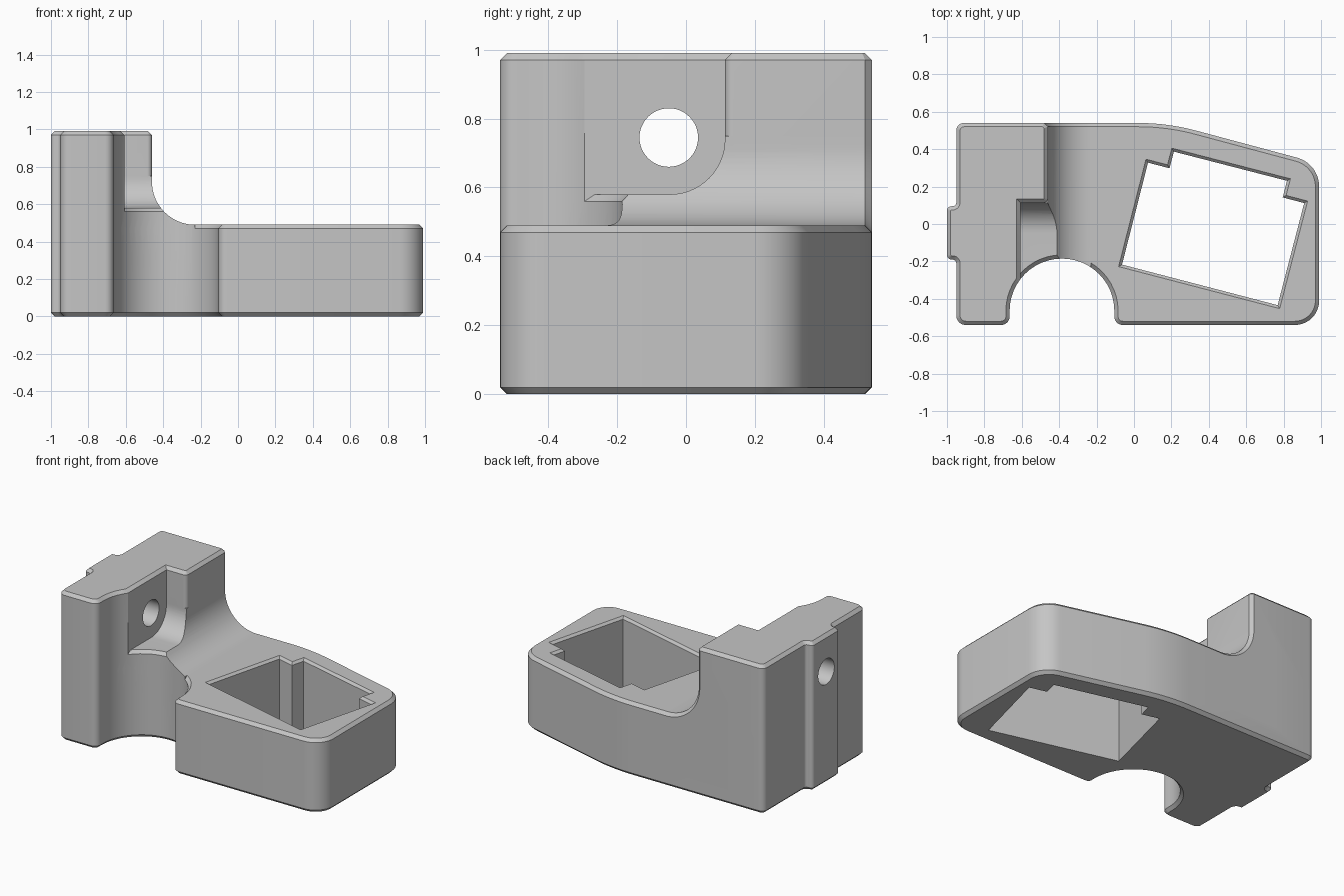
import bpy, bmesh
from math import sin, cos, radians, tan
from mathutils import Vector

if "Cube" in bpy.data.objects:
    bpy.data.objects.remove(bpy.data.objects["Cube"])

grey = bpy.data.materials.new("plain grey")
grey.use_nodes = True
grey.diffuse_color = (0.56, 0.56, 0.56, 1)
grey.node_tree.nodes["Principled BSDF"].inputs["Base Color"].default_value = grey.diffuse_color


def arc(cx, cy, r, a0, a1, steps):
    angles = [radians(a0 + (a1 - a0) * i / steps) for i in range(steps + 1)]
    return [(cx + r * cos(a), cy + r * sin(a)) for a in angles]


def rounded(points, steps=6):
    """Round each corner given as (x, y, radius); (x, y) stays sharp."""
    out = []
    for i, p in enumerate(points):
        here = Vector(p[:2])
        if len(p) == 2:
            out.append(here)
            continue
        a = (Vector(points[i - 1][:2]) - here).normalized()
        b = (Vector(points[(i + 1) % len(points)][:2]) - here).normalized()
        half = a.angle(b) / 2
        reach = p[2] / tan(half)
        centre = here + (a + b).normalized() * (p[2] / sin(half))
        start = (here + a * reach - centre).normalized()
        end = (here + b * reach - centre).normalized()
        for k in range(steps + 1):
            out.append(centre + start.slerp(end, k / steps).normalized() * p[2])
    return out


def inset(points, d):
    """Move every edge of a counter-clockwise outline inward by d."""
    pts = [Vector(p) for p in points]
    out = []
    for i, p in enumerate(pts):
        e = (p - pts[i - 1]).normalized()
        f = (pts[(i + 1) % len(pts)] - p).normalized()
        n, m = Vector((-e.y, e.x)), Vector((-f.y, f.x))
        out.append(p + (n + m) * (d / (1 + n.dot(m))))
    return out


def prism(name, points, lo, hi, c_lo=0, c_hi=0, axis="Z"):
    """Extrude an outline; c_lo and c_hi chamfer (or flare, if negative) the ends."""
    place = {"Z": lambda u, v, w: (u, v, w),
             "X": lambda u, v, w: (w, u, v),
             "Y": lambda u, v, w: (u, w, v)}[axis]
    levels = [(lo, c_lo)] if c_lo else []
    levels += [(lo + abs(c_lo), 0), (hi - abs(c_hi), 0)]
    levels += [(hi, c_hi)] if c_hi else []
    bm = bmesh.new()
    rings = [[bm.verts.new(place(p[0], p[1], w)) for p in inset(points, c)] for w, c in levels]
    n = len(points)
    for a, b in zip(rings, rings[1:]):
        for i in range(n):
            j = (i + 1) % n
            bm.faces.new((a[i], a[j], b[j], b[i]))
    bm.faces.new(rings[0])
    bm.faces.new(rings[-1])
    bmesh.ops.recalc_face_normals(bm, faces=bm.faces)
    mesh = bpy.data.meshes.new(name)
    bm.to_mesh(mesh)
    bm.free()
    mesh.materials.append(grey)
    obj = bpy.data.objects.new(name, mesh)
    bpy.context.collection.objects.link(obj)
    return obj


def combine(target, other, operation):
    mod = target.modifiers.new(operation, "BOOLEAN")
    mod.operation, mod.object, mod.solver = operation, other, "EXACT"
    deps = bpy.context.evaluated_depsgraph_get()
    mesh = bpy.data.meshes.new_from_object(target.evaluated_get(deps))
    target.modifiers.clear()
    target.data = mesh
    bpy.data.objects.remove(other)


EDGE = 0.02                       # chamfer size
NX, NY, NR = -0.385, -0.465, 0.28  # round notch in the front

# Left end with its guide rib, shared by base and tower
left_end = rounded([(-0.5, 0.54), (-0.95, 0.54, 0.04), (-0.95, 0.095, 0.02),
                    (-1, 0.095, 0.024), (-1, -0.19, 0.024), (-0.95, -0.19, 0.02),
                    (-0.95, -0.54, 0.05), (-0.665, -0.54, 0.045), (-0.665, NY)])[1:-1]

# Low base plate
right_end = rounded([(-0.105, NY), (-0.105, -0.54, 0.045), (0.99, -0.54, 0.13),
                     (0.99, 0.323, 0.16), (0.18, 0.54, 1.2), (-0.5, 0.54)], 10)[1:-1]
body = prism("bracket_body", left_end + arc(NX, NY, NR, 180, 0, 24) + right_end,
             0, 0.49, EDGE, EDGE)

# Tall clamp tower, L-shaped from above
inner_side = rounded([(-0.607, -0.29), (-0.607, 0.113), (-0.46, 0.113, 0.025),
                      (-0.46, 0.52), (-0.48, 0.54)])[1:]
tower = prism("tower", left_end + arc(NX, NY, NR, 180, 142.5, 5) + inner_side,
              0.3, 0.99, 0, EDGE)

# Concave blend between tower and base, with the rounded pocket and notch removed
blend_profile = ([(-0.65, 0.1), (-0.23, 0.1)] + arc(-0.23, 0.72, 0.23, 270, 180, 20)
                 + [(-0.46, 0.75), (-0.65, 0.75)])
blend = prism("blend", blend_profile, NY, 0.54, 0, EDGE, "Y")
pocket = prism("pocket", rounded([(-0.7, 0.58), (0.113, 0.58, 0.16), (0.113, 1.2), (-0.7, 1.2)], 14),
               -0.75, 0.1, axis="X")
combine(blend, pocket, "DIFFERENCE")
notch = prism("notch", arc(NX, NY, NR, 0, 360, 48)[:-1], 0, 0.6, 0, -0.04)
combine(blend, notch, "DIFFERENCE")

combine(body, tower, "UNION")
combine(body, blend, "UNION")

# Cross bolt hole through the tower
bolt = prism("bolt_hole", arc(-0.05, 0.745, 0.085, 0, 360, 48)[:-1], -1.2, -0.5, axis="X")
combine(body, bolt, "DIFFERENCE")

# Turned square window with two key steps and a chamfered rim
window_outline = [(-0.064, -0.217), (0.768, -0.434), (0.91, 0.112), (0.795, 0.142),
                  (0.818, 0.231), (0.213, 0.387), (0.19, 0.298), (0.075, 0.328)]
window = prism("window", window_outline, -0.1, 0.505, 0, -0.03)
combine(body, window, "DIFFERENCE")

bpy.ops.object.select_all(action="DESELECT")
body.select_set(True)
bpy.context.view_layer.objects.active = body
bpy.ops.object.shade_smooth_by_angle(angle=radians(30))
